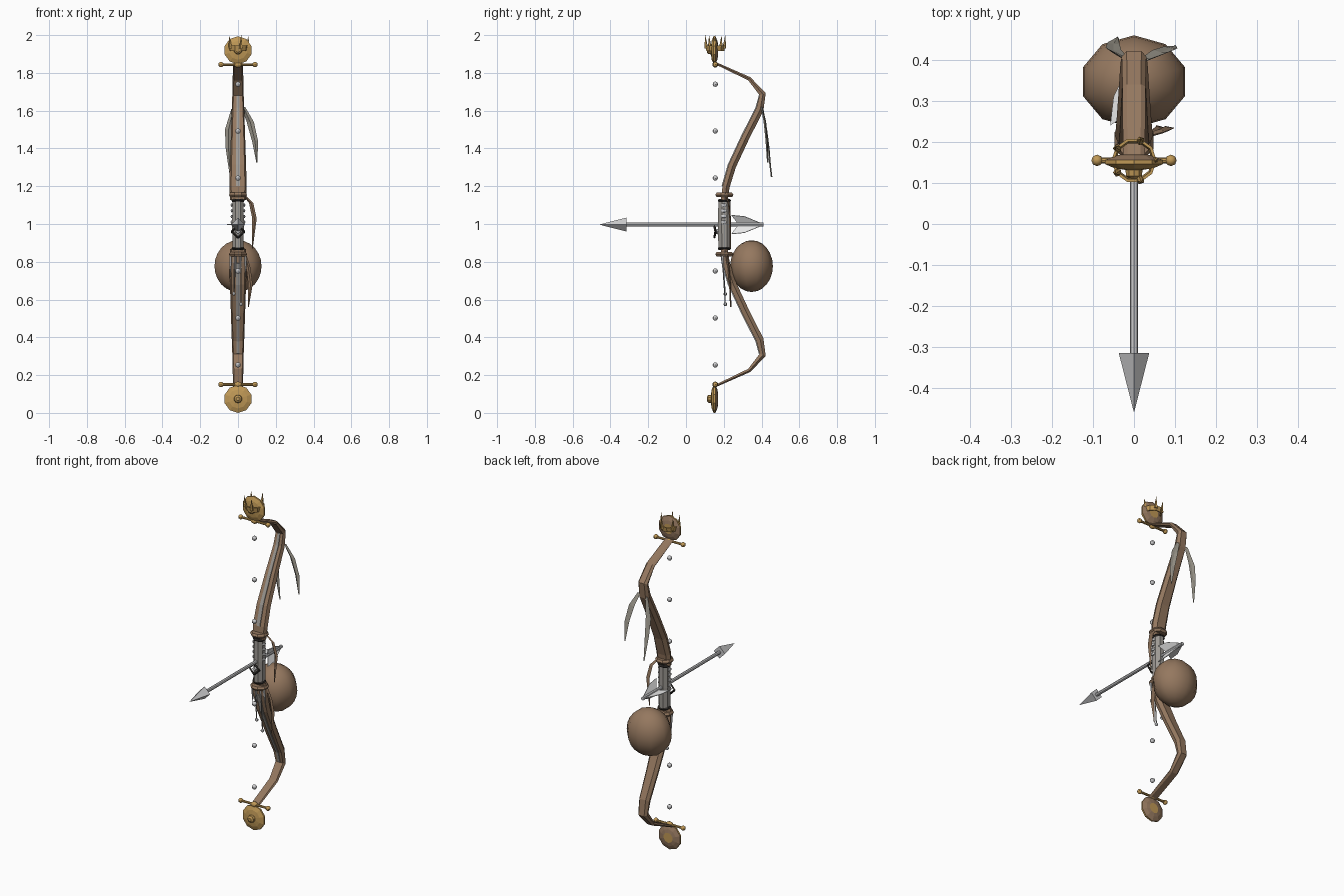
import bpy, bmesh, math
from mathutils import Vector, Matrix

if "Cube" in bpy.data.objects:
    bpy.data.objects.remove(bpy.data.objects["Cube"])


def material(name, rgb):
    m = bpy.data.materials.new(name)
    m.diffuse_color = (*rgb, 1)
    m.use_nodes = True
    m.node_tree.nodes["Principled BSDF"].inputs["Base Color"].default_value = m.diffuse_color
    return m


WOOD = material("brown wood", (0.30, 0.188, 0.115))
GOLD = material("gold", (0.53, 0.32, 0.095))
STEEL = material("light steel", (0.60, 0.60, 0.61))
PALE = material("pale fletching", (0.85, 0.85, 0.85))
HORN = material("grey brown feather", (0.38, 0.355, 0.30))
DARK = material("dark iron", (0.025, 0.022, 0.02))
GRIPM = material("grey leather", (0.34, 0.32, 0.295))
CZ = 0.997      # height of the bow's middle


def make(name, bm, mats, smooth=None):
    bmesh.ops.recalc_face_normals(bm, faces=bm.faces)
    me = bpy.data.meshes.new(name)
    bm.to_mesh(me)
    bm.free()
    for m in (mats if isinstance(mats, list) else [mats]):
        me.materials.append(m)
    ob = bpy.data.objects.new(name, me)
    bpy.context.collection.objects.link(ob)
    if smooth:
        bpy.context.view_layer.objects.active = ob
        ob.select_set(True)
        bpy.ops.object.shade_smooth_by_angle(angle=math.radians(smooth))
        ob.select_set(False)
    return ob


def loft(name, rings, mats, smooth=None):
    """Skin a list of closed point rings and cap the ends."""
    bm = bmesh.new()
    rows = [[bm.verts.new(p) for p in r] for r in rings]
    n = len(rows[0])
    for a, b in zip(rows, rows[1:]):
        for i in range(n):
            j = (i + 1) % n
            bm.faces.new((a[i], a[j], b[j], b[i]))
    bm.faces.new(rows[0])
    bm.faces.new(rows[-1])
    return make(name, bm, mats, smooth)


def ball(name, c, r, mat, seg=8, rings=6, smooth=40):
    bm = bmesh.new()
    bmesh.ops.create_uvsphere(bm, u_segments=seg, v_segments=rings, radius=1)
    s = Vector(r) if isinstance(r, tuple) else Vector((r, r, r))
    bmesh.ops.scale(bm, vec=s, verts=bm.verts)
    bmesh.ops.translate(bm, vec=Vector(c), verts=bm.verts)
    return make(name, bm, mat, smooth)


def rod(name, a, b, r1, r2, mat, n=8):
    """Straight round bar or cone from a to b."""
    a, b = Vector(a), Vector(b)
    bm = bmesh.new()
    bmesh.ops.create_cone(bm, cap_ends=True, segments=n, radius1=r1, radius2=r2,
                          depth=(b - a).length)
    q = (b - a).to_track_quat('Z', 'Y').to_matrix()
    bmesh.ops.rotate(bm, cent=(0, 0, 0), matrix=q, verts=bm.verts)
    bmesh.ops.translate(bm, vec=(a + b) / 2, verts=bm.verts)
    return make(name, bm, mat)


def oval(cy, z, rx, ry, n=8):
    t = [2 * math.pi * (i + 0.5) / n for i in range(n)]
    return [(rx * math.cos(a), cy + ry * math.sin(a), z) for a in t]


# limb centre line from grip to tip: y, height above the middle, half width, half depth
PATH = [(0.203, 0.13, 0.042, 0.018), (0.212, 0.20, 0.046, 0.019), (0.245, 0.31, 0.043, 0.020),
        (0.315, 0.46, 0.038, 0.020), (0.391, 0.61, 0.033, 0.020), (0.406, 0.69, 0.030, 0.017),
        (0.335, 0.772, 0.028, 0.010), (0.155, 0.855, 0.027, 0.006)]
SECTION = [(-0.8, -1), (0.8, -1), (1, 0.1), (0.6, 1), (-0.6, 1), (-1, 0.1)]


def frame(i):
    a, b = PATH[max(i - 1, 0)], PATH[min(i + 1, len(PATH) - 1)]
    t = Vector((b[0] - a[0], b[1] - a[1])).normalized()
    return Vector((t.y, -t.x))          # direction of the back of the limb


for label, s in (("upper", 1), ("lower", -1)):
    rings, strip = [], []
    for i, (y, h, w, d) in enumerate(PATH):
        nrm = frame(i)
        rings.append([(u * w, y + nrm.x * v * d, CZ + s * (h + nrm.y * v * d)) for u, v in SECTION])
        strip.append([(u * w, y + nrm.x * v, CZ + s * (h + nrm.y * v))
                      for u, v in ((-0.25, -d - 0.005), (0.25, -d - 0.005), (0.25, -d), (-0.25, -d))])
    loft(label + "_limb", rings, WOOD)
    loft(label + "_limb_inlay", strip[1:6], GRIPM)

    # collars next to the grip
    for nm, h, t, r, mat in (("wood_collar", 0.157, 0.012, 0.052, WOOD),
                             ("iron_band", 0.127, 0.008, 0.038, DARK)):
        loft(f"{label}_{nm}", [oval(0.203, CZ + s * (h - t), r * 0.85, r * 0.85),
                               oval(0.203, CZ + s * h, r, r),
                               oval(0.203, CZ + s * (h + t), r * 0.85, r * 0.85)], mat)

    # cross bar at the limb tip
    zb = CZ + s * 0.847
    rod(label + "_tip_bar", (-0.09, 0.155, zb), (0.09, 0.155, zb), 0.007, 0.007, GOLD)
    for x in (-0.09, 0.09):
        ball(label + "_bar_knob", (x, 0.155, zb), 0.014, GOLD)
    ball(label + "_tip_knot", (0, 0.155, zb), (0.022, 0.016, 0.016), GOLD)

    # ten sided medallion
    zc = CZ + s * 0.923
    prof = [(0.110, 0.010), (0.117, 0.020), (0.132, 0.022), (0.136, 0.050), (0.146, 0.074),
            (0.156, 0.074), (0.166, 0.050), (0.170, 0.030)]
    disc = loft(label + "_medallion",
                [[(r * math.sin(2 * math.pi * i / 10), y, zc - r * math.cos(2 * math.pi * i / 10))
                  for i in range(10)] for y, r in prof], [GOLD, WOOD])
    for p in disc.data.polygons:
        if p.normal.y > 0.5 and math.hypot(p.center.x, p.center.z - zc) > 0.03:
            p.material_index = 1

    # string beads
    for h in (0.246, 0.495, 0.743):
        ball(label + "_string_bead", (0, 0.155, CZ + s * h), 0.014, STEEL)

# crown round the upper medallion
lip = [(0.050, 1.917), (0.055, 1.945), (0.048, 1.945), (0.044, 1.917)]
bm = bmesh.new()
rows = [[bm.verts.new((r * math.cos(math.pi * i / 5), 0.155 + r * math.sin(math.pi * i / 5), z))
         for r, z in lip] for i in range(10)]
for i in range(10):
    for k in range(4):
        a, b, m = rows[i], rows[(i + 1) % 10], (k + 1) % 4
        bm.faces.new((a[k], b[k], b[m], a[m]))
make("crown_band", bm, GOLD)
for i in range(5):
    c, sn = math.cos(2 * math.pi * i / 5), math.sin(2 * math.pi * i / 5)
    rod("crown_spike", (0.05 * c, 0.155 + 0.05 * sn, 1.93),
        (0.056 * c, 0.155 + 0.056 * sn, 2.0), 0.011, 0.0, GOLD, 5)

# grip with side studs and a diamond frame on its front
loft("grip", [oval(0.203, 0.87, 0.031, 0.034), oval(0.203, CZ, 0.034, 0.037),
              oval(0.203, 1.125, 0.031, 0.034)], GRIPM)
for z in (1.01, 1.04, 1.07, 1.10):
    for x in (-0.033, 0.033):
        ball("grip_stud", (x, 0.20, z), (0.007, 0.016, 0.009), STEEL, 6, 4)
corners = [(0, 0.15, 0.992), (0.034, 0.156, 0.960), (0, 0.15, 0.928), (-0.034, 0.156, 0.960)]
for i in range(4):
    rod("diamond_frame", corners[i], corners[(i + 1) % 4], 0.006, 0.006, DARK, 4)
rod("diamond_mount", (0, 0.15, 0.960), (0, 0.18, 0.960), 0.012, 0.016, STEEL, 4)

# nocked arrow
rod("arrow_shaft", (0, -0.32, CZ), (0, 0.41, CZ), 0.010, 0.010, STEEL)
rod("arrow_head", (0, -0.315, CZ), (0, -0.46, CZ), 0.037, 0.0, STEEL, 4)


def plate(name, pts, thick, mat):
    """Thin flat sheet through the points, thickened."""
    bm = bmesh.new()
    bm.faces.new([bm.verts.new(p) for p in pts])
    ob = make(name, bm, mat)
    m = ob.modifiers.new("thickness", 'SOLIDIFY')
    m.thickness, m.offset = thick, 0
    return ob


for deg in (60, 180, 300):
    c, sn = math.cos(math.radians(deg)), math.sin(math.radians(deg))
    plate("arrow_fletching", [(r * c, y, CZ + r * sn) for y, r in
          ((0.275, 0.005), (0.240, 0.058), (0.31, 0.050), (0.39, 0.012), (0.39, 0.005))],
          0.004, PALE)

# round pouch behind the lower limb
ball("round_pouch", (0, 0.347, 0.777), (0.131, 0.113, 0.137), WOOD, 10, 12, 60).data.transform(
    Matrix.Identity(4))

# hanging feathers: centre points with half widths, tapering to a tip
FEATHERS = [("right_feather", HORN, [(0.028, 0.40, 1.62, 0.010), (0.065, 0.415, 1.54, 0.019),
                                     (0.090, 0.425, 1.44, 0.016), (0.100, 0.433, 1.325, 0.003)]),
            ("left_feather", HORN, [(-0.025, 0.405, 1.61, 0.010), (-0.050, 0.42, 1.50, 0.019),
                                    (-0.050, 0.435, 1.40, 0.015), (-0.040, 0.453, 1.25, 0.003)]),
            ("grip_feather", WOOD, [(0.035, 0.215, 1.15, 0.008), (0.070, 0.225, 1.11, 0.011),
                                    (0.087, 0.232, 1.03, 0.012), (0.076, 0.235, 0.87, 0.002)]),
            ("lower_feather", WOOD, [(0.035, 0.215, 0.84, 0.008), (0.055, 0.225, 0.77, 0.011),
                                     (0.066, 0.232, 0.68, 0.012), (0.055, 0.237, 0.56, 0.002)])]
for name, mat, pts in FEATHERS:
    loft(name, [[(x - w, y + w * 0.5, z), (x, y - 0.004, z), (x + w, y + w * 0.2, z),
                 (x, y + 0.004, z)] for x, y, z, w in pts], mat)

# beaded cords below the grip
for x, z in ((-0.022, 0.63), (0.016, 0.575)):
    rod("cord", (x, 0.19, 0.85), (x, 0.208, z), 0.003, 0.003, GRIPM, 5)
    ball("cord_bead", (x, 0.208, z), 0.010, STEEL, 6, 5)
for x in (-0.038, -0.013, 0.013, 0.038):
    rod("collar_fringe", (x, 0.19, 0.84), (x * 1.1, 0.20, 0.72), 0.008, 0.001, STEEL, 4)
